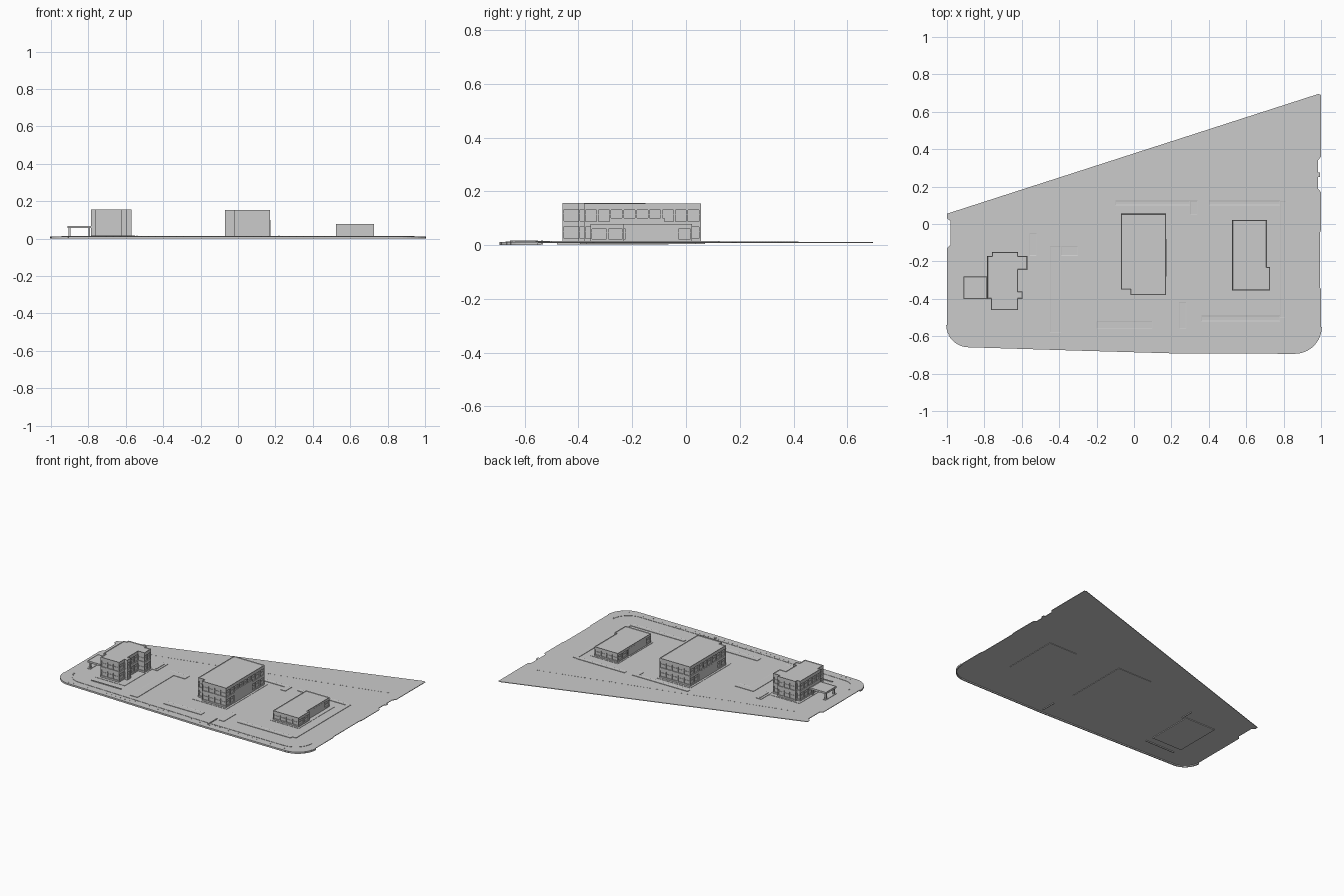
import bpy, bmesh, math, random
from mathutils import Vector

if "Cube" in bpy.data.objects:
    bpy.data.objects.remove(bpy.data.objects["Cube"])

G = 0.012  # ground surface height
light = bpy.data.materials.new("light_panel")
light.diffuse_color = (0.9, 0.9, 0.9, 1)
light.use_nodes = True
light.node_tree.nodes["Principled BSDF"].inputs["Base Color"].default_value = light.diffuse_color


def finish(name, bm, mat=None):
    bmesh.ops.recalc_face_normals(bm, faces=bm.faces)
    me = bpy.data.meshes.new(name)
    bm.to_mesh(me)
    bm.free()
    ob = bpy.data.objects.new(name, me)
    bpy.context.collection.objects.link(ob)
    if mat:
        me.materials.append(mat)
    return ob


def add_prism(bm, pts, z0, z1, rim=0, sink=0):
    f = bm.faces.new([bm.verts.new((x, y, z0)) for x, y in pts])
    r = bmesh.ops.extrude_face_region(bm, geom=[f])
    bmesh.ops.translate(bm, vec=(0, 0, z1 - z0),
                        verts=[g for g in r['geom'] if isinstance(g, bmesh.types.BMVert)])
    if rim:
        top = [g for g in r['geom'] if isinstance(g, bmesh.types.BMFace)]
        bmesh.ops.inset_region(bm, faces=top, thickness=rim)
        bmesh.ops.translate(bm, vec=(0, 0, -sink), verts=top[0].verts[:])


def prism(name, pts, z0, z1, rim=0, sink=0, mat=None):
    bm = bmesh.new()
    add_prism(bm, pts, z0, z1, rim, sink)
    return finish(name, bm, mat)


def rect(x0, y0, x1, y1):
    return [(x0, y0), (x1, y0), (x1, y1), (x0, y1)]


def strip(bm, p, q, w, z0, z1):
    p, q = Vector(p), Vector(q)
    d = (q - p).normalized() * w / 2
    n = Vector((-d.y, d.x))
    add_prism(bm, [p - n, q - n, q + n, p + n], z0, z1)


def offset(pts, t):
    # inward offset of a counter-clockwise polygon with square corners
    out = []
    for i, p in enumerate(pts):
        p = Vector(p)
        a = (p - Vector(pts[i - 1])).normalized()
        b = (Vector(pts[(i + 1) % len(pts)]) - p).normalized()
        out.append(p + Vector((-a.y - b.y, a.x + b.x)) * t)
    return out


def building(name, pts, top, floors, bay, depth=0.006, roof=0.016, parapet=0.004):
    prism(name + "_glazed_core", offset(pts, depth), G - 0.004, top - roof)
    prism(name + "_roof", pts, top - roof, top, 0.005, parapet)
    # piers and floor bands form recessed windows
    bm = bmesh.new()
    inner = offset(pts, depth / 2)
    h = (top - roof - G) / floors
    for i, p in enumerate(inner):
        q = inner[(i + 1) % len(inner)]
        n = max(1, round((q - p).length / bay))
        u = (q - p).normalized()
        for k in range(n + 1):
            c = p.lerp(q, k / n)
            w = 0.0035 if 0 < k < n else depth / 2
            strip(bm, c - u * w, c + u * w, depth, G, top - roof)
        for k in range(floors):
            z = G + k * h
            strip(bm, p, q, depth, z - 0.001, z + h * 0.2)
            strip(bm, p, q, depth, z + h * 0.88, z + h)
            strip(bm, p, q, depth * 0.5, z + h * 0.6, z + h * 0.63)
    finish(name + "_wall_frames", bm)


def arc(cx, cy, r, a0, a1, n=10):
    return [(cx + r * math.cos(math.radians(a0 + (a1 - a0) * i / n)),
             cy + r * math.sin(math.radians(a0 + (a1 - a0) * i / n))) for i in range(n + 1)]


# Ground sheet with rounded front corners and driveway notches
front = arc(-0.885, -0.54, 0.115, 180, 268) + [(-0.3, -0.673), (0.22, -0.688)] \
    + arc(0.86, -0.55, 0.14, 270, 360)
outline = front + [(1, -0.35), (0.994, -0.34), (0.994, -0.05), (1, -0.03), (1, 0.17),
                   (0.983, 0.19), (0.983, 0.25), (0.995, 0.25), (0.995, 0.275),
                   (0.983, 0.275), (0.983, 0.34), (1, 0.36), (1, 0.69), (0.985, 0.695),
                   (-1, 0.055), (-1, 0.03), (-0.98, 0.015), (-0.98, -0.11), (-1, -0.13)]
prism("ground", outline, 0.008, G)

# Street curb under the front edge, and the inner sidewalk curb
c = bmesh.new()
s = bmesh.new()
for a, b in zip(front, front[1:]):
    strip(c, a, b, 0.008, 0, G)
    strip(s, (a[0] * 0.94, a[1] * 0.92), (b[0] * 0.94, b[1] * 0.92), 0.006, G - 0.002, G + 0.002)
finish("street_curb", c)
finish("sidewalk_curb", s)

# Parking islands
islands = [rect(-0.45, -0.58, -0.39, -0.12), rect(-0.39, -0.17, -0.3, -0.12),
           rect(-0.56, -0.17, -0.52, -0.05), rect(-0.1, 0.1, 0.3, 0.125),
           rect(0.3, 0.05, 0.34, 0.125), rect(0.24, -0.56, 0.28, -0.42),
           rect(-0.2, -0.56, 0.1, -0.52), rect(0.78, -0.5, 0.81, 0.12),
           rect(0.4, 0.1, 0.78, 0.125), rect(0.36, -0.52, 0.78, -0.49)]
for i, r in enumerate(islands):
    prism(f"parking_island_{i}", r, G - 0.002, G + 0.003, 0.005, 0.001)

# Low garden walls
for i, r in enumerate([rect(-0.543, -0.155, -0.537, -0.065), rect(-0.785, -0.539, -0.55, -0.532),
                       rect(0.217, -0.655, 0.223, -0.55)]):
    prism(f"low_wall_{i}", r, 0.002, G + 0.005)

# Dashed boundary line along the slanted rear edge
bm = bmesh.new()
A, B = Vector((-0.85, -0.03)), Vector((0.92, 0.42))
for i in range(40):
    strip(bm, A.lerp(B, i / 40), A.lerp(B, (i + 0.6) / 40), 0.006, G - 0.001, G + 0.001)
finish("dashed_line", bm)

# Small ground plants along the front
random.seed(4)
bm = bmesh.new()
for i in range(50):
    x = -0.93 + 1.84 * i / 49
    y = -0.635 - 0.015 * (x + 1) + random.uniform(-0.006, 0.012)
    add_prism(bm, arc(x, y, 0.003, 0, 300, 5), G - 0.001, G + 0.002)
finish("front_plants", bm)

# Left building: stepped plan, two storeys
left = [(-0.765, -0.46), (-0.62, -0.46), (-0.62, -0.4), (-0.595, -0.4), (-0.595, -0.36),
        (-0.62, -0.36), (-0.62, -0.245), (-0.57, -0.245), (-0.57, -0.17), (-0.62, -0.17),
        (-0.62, -0.15), (-0.76, -0.15), (-0.76, -0.17), (-0.785, -0.17), (-0.785, -0.4),
        (-0.765, -0.4)]
building("left_building", left, 0.157, 2, 0.045)
prism("left_building_base", rect(-0.8, -0.48, -0.56, -0.14), 0.003, G + 0.002)

# Drive-through canopy
prism("canopy_roof", rect(-0.912, -0.4, -0.785, -0.28), 0.056, 0.069, 0.004, 0.002)
for i, (x, y) in enumerate([(-0.9, -0.385), (-0.9, -0.295), (-0.795, -0.385), (-0.795, -0.295)]):
    prism(f"canopy_post_{i}", rect(x - 0.005, y - 0.005, x + 0.005, y + 0.005), G - 0.002, 0.057)
prism("canopy_island", rect(-0.91, -0.4, -0.89, -0.28), G - 0.002, G + 0.003)

# Middle building: two storeys, plain lower side walls
middle = [(-0.02, -0.38), (0.172, -0.38), (0.172, 0.055), (-0.07, 0.055), (-0.07, -0.35),
          (-0.02, -0.35)]
building("middle_building", middle, 0.154, 2, 0.048)
prism("middle_east_panel", rect(0.164, -0.28, 0.1725, -0.08), G, 0.1, mat=light)
prism("middle_west_panel", rect(-0.0705, -0.26, -0.062, -0.05), G, 0.08, mat=light)
prism("middle_building_base", rect(-0.085, -0.395, 0.187, 0.07), 0.005, G + 0.002)

# Right building: single storey
right = [(0.525, -0.355), (0.727, -0.355), (0.727, -0.23), (0.71, -0.23), (0.71, 0.022),
         (0.525, 0.022)]
building("right_building", right, 0.079, 1, 0.05, roof=0.012)
prism("right_east_panel", rect(0.702, -0.225, 0.7105, -0.03), G, 0.067, mat=light)
prism("right_west_panel", rect(0.5245, -0.3, 0.533, -0.1), G, 0.067, mat=light)
prism("right_building_base", rect(0.515, -0.37, 0.74, 0.035), 0.005, G + 0.002)
